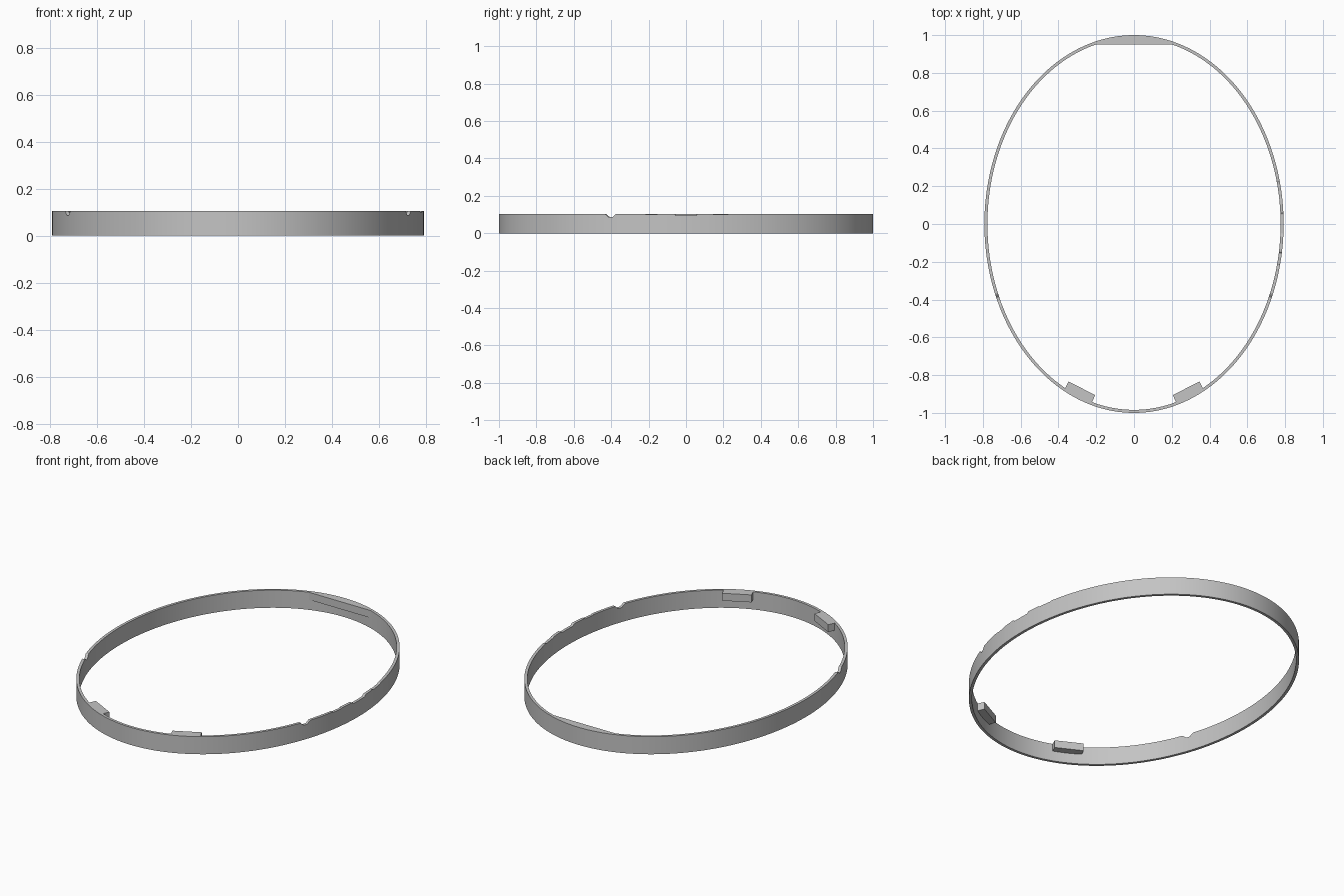
import bpy, bmesh, math

cube = bpy.data.objects.get("Cube")
if cube:
    bpy.data.objects.remove(cube, do_unlink=True)

RX, RY, HEIGHT, WALL = 0.792, 1.0, 0.104, 0.016
PAD_BASE = 0.06

grey = bpy.data.materials.new("plain grey")
grey.use_nodes = True
grey.diffuse_color = (0.55, 0.55, 0.55, 1)
grey.node_tree.nodes["Principled BSDF"].inputs["Base Color"].default_value = (0.55, 0.55, 0.55, 1)


def finish(name, bm):
    bmesh.ops.recalc_face_normals(bm, faces=bm.faces)
    mesh = bpy.data.meshes.new(name)
    bm.to_mesh(mesh)
    bm.free()
    mesh.materials.append(grey)
    obj = bpy.data.objects.new(name, mesh)
    bpy.context.collection.objects.link(obj)
    bpy.ops.object.select_all(action='DESELECT')
    obj.select_set(True)
    bpy.context.view_layer.objects.active = obj
    bpy.ops.object.shade_smooth_by_angle(angle=math.radians(30))
    return obj


def on_ellipse(angle, inset):
    return (RX - inset) * math.cos(angle), (RY - inset) * math.sin(angle)


# Notches in the top edge: side, centre y, half width, depth, flat fraction
round_notches = [(s, -0.404, 0.034, 0.018, 0.2) for s in (1, -1)]
shallow_notches = [(1, -0.185, 0.035, 0.004, 0.85), (1, 0, 0.064, 0.01, 0.8),
                   (1, 0.185, 0.045, 0.004, 0.85)]
notches = round_notches + shallow_notches


def top_height(x, y):
    for side, centre, half, depth, flat in notches:
        t = abs(y - centre) / half
        if x * side > 0 and t < 1:
            ramp = min(1, (1 - t) / (1 - flat))
            return HEIGHT - depth * ramp * ramp * (3 - 2 * ramp)
    return HEIGHT


# Ring wall, with extra cuts around every notch
STEPS = 256
angles = {round(math.tau * i / STEPS, 5) for i in range(STEPS)}
for side, centre, half, depth, flat in notches:
    for i in range(-20, 21):
        a = math.asin((centre + half * i / 20) / RY)
        angles.add(round((a if side > 0 else math.pi - a) % math.tau, 5))

bm = bmesh.new()
sections = []
for a in sorted(angles):
    outer, inner = on_ellipse(a, 0), on_ellipse(a, WALL)
    top = top_height(*outer)
    corners = [(*outer, 0), (*outer, top), (*inner, top), (*inner, 0)]
    sections.append([bm.verts.new(c) for c in corners])
for i, here in enumerate(sections):
    after = sections[(i + 1) % len(sections)]
    for k in range(4):
        n = (k + 1) % 4
        bm.faces.new((here[k], after[k], after[n], here[n]))
finish("ring_wall", bm)


def pad(name, start, end, inner_corners):
    """Slab under the top edge, following the wall between two angles."""
    arc = [on_ellipse(start + (end - start) * i / 24, WALL / 2) for i in range(25)]
    bm = bmesh.new()
    face = bm.faces.new([bm.verts.new((x, y, PAD_BASE)) for x, y in arc + inner_corners])
    up = bmesh.ops.extrude_face_region(bm, geom=[face])
    moved = [v for v in up["geom"] if isinstance(v, bmesh.types.BMVert)]
    bmesh.ops.translate(bm, verts=moved, vec=(0, 0, HEIGHT - PAD_BASE))
    finish(name, bm)


# Straight-edged segment at the back
edge = math.asin(0.95 / (RY - WALL / 2))
pad("back_segment", edge, math.pi - edge, [])

# Pair of small tabs inside the front
for name, s in (("left_front_tab", 1), ("right_front_tab", -1)):
    ends = [math.acos(s * x / (RX - WALL / 2)) for x in (0.225, 0.367)]
    pad(name, -ends[0], -ends[1], [(s * 0.347, -0.833), (s * 0.206, -0.906)])
